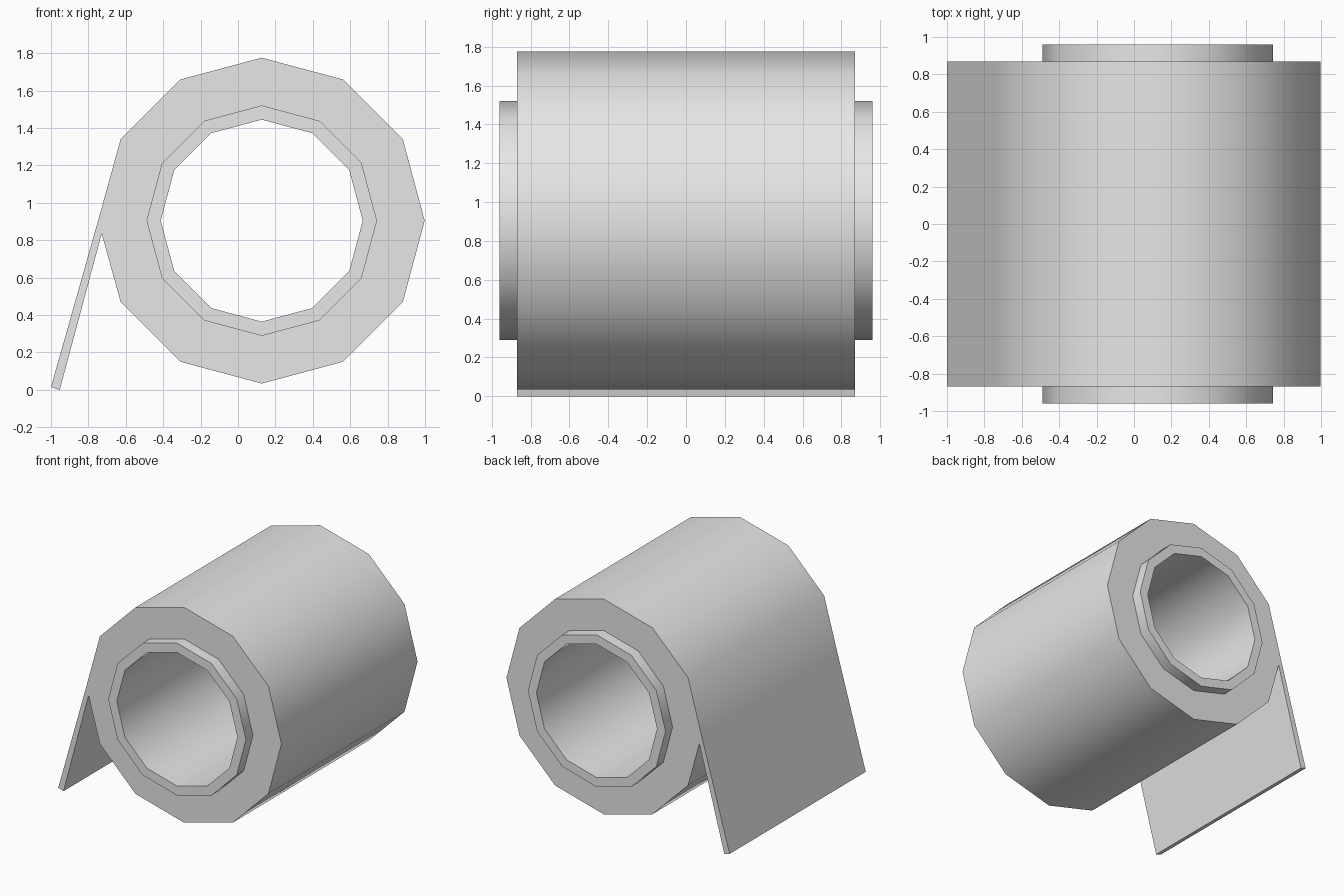
import bpy, bmesh, math

cube = bpy.data.objects.get("Cube")
if cube:
    bpy.data.objects.remove(cube, do_unlink=True)

SIDES = 12
CX, CZ = 0.127, 0.905
LEFT = SIDES // 2          # index of the corner where the loose sheet leaves

grey = bpy.data.materials.new("paper_grey")
grey.use_nodes = True
grey.diffuse_color = (0.8, 0.8, 0.8, 1)
grey.node_tree.nodes["Principled BSDF"].inputs["Base Color"].default_value = (0.8, 0.8, 0.8, 1)


def ring(radius):
    """Corners of a polygon around the roll axis, as (x, z)."""
    steps = [2 * math.pi * i / SIDES for i in range(SIDES)]
    return [(CX + radius * math.cos(a), CZ + radius * math.sin(a)) for a in steps]


def annulus(outer, inner):
    """Quads filling the space between two rings."""
    return [[outer[i], outer[(i + 1) % SIDES], inner[(i + 1) % SIDES], inner[i]]
            for i in range(SIDES)]


def extrude_section(name, polygons, half_length):
    """Extrude a flat end section along y into a closed solid."""
    bm = bmesh.new()
    for poly in polygons:
        bm.faces.new([bm.verts.new((x, -half_length, z)) for x, z in poly])
    bmesh.ops.remove_doubles(bm, verts=bm.verts[:], dist=0.0001)
    grown = bmesh.ops.extrude_face_region(bm, geom=bm.faces[:], use_keep_orig=True)
    moved = [v for v in grown["geom"] if isinstance(v, bmesh.types.BMVert)]
    bmesh.ops.translate(bm, verts=moved, vec=(0, 2 * half_length, 0))
    bmesh.ops.recalc_face_normals(bm, faces=bm.faces[:])
    mesh = bpy.data.meshes.new(name)
    bm.to_mesh(mesh)
    bm.free()
    mesh.materials.append(grey)
    obj = bpy.data.objects.new(name, mesh)
    bpy.context.collection.objects.link(obj)
    bpy.ops.object.select_all(action="DESELECT")
    obj.select_set(True)
    bpy.context.view_layer.objects.active = obj
    bpy.ops.object.shade_smooth_by_angle(angle=math.radians(40))
    return obj


# Paper roll with its loose sheet hanging down on the left of the front view
roll_outer, core_outer, core_inner = ring(0.871), ring(0.616), ring(0.54)
roll_outer[LEFT] = (-0.748, CZ)
start, end = roll_outer[LEFT], roll_outer[LEFT + 1]
t = 0.16
fold = (start[0] + t * (end[0] - start[0]), start[1] + t * (end[1] - start[1]))
section = annulus(roll_outer, core_outer)
section[LEFT].insert(1, fold)
section.append([start, (-1.0, 0.015), (-0.953, 0.0), fold])
extrude_section("paper_roll", section, 0.87)

# Hollow core tube sticking out at both ends
extrude_section("core_tube", annulus(core_outer, core_inner), 0.96)
